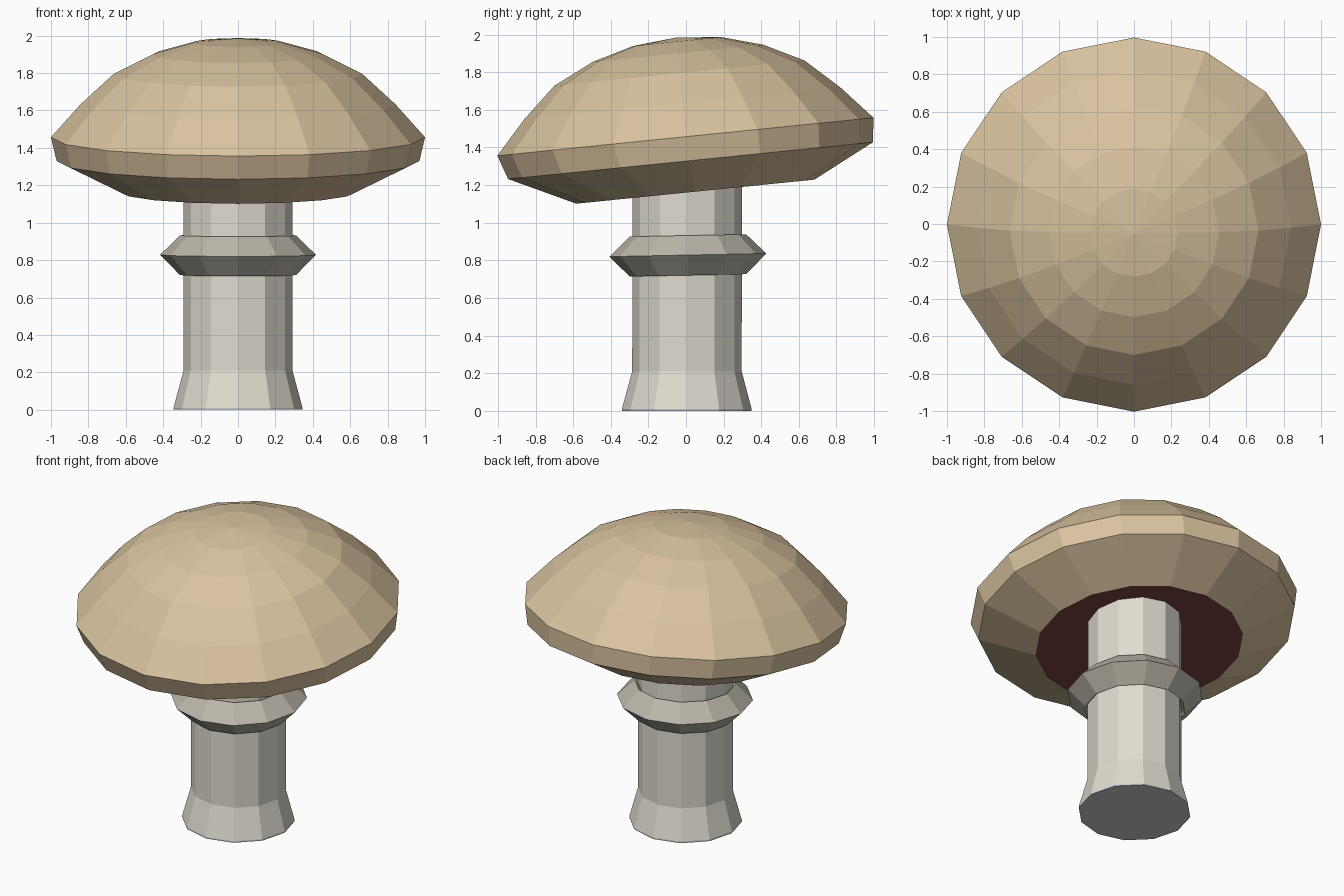
import bpy, bmesh
from math import sin, cos, pi

if "Cube" in bpy.data.objects:
    bpy.data.objects.remove(bpy.data.objects["Cube"])


def material(name, rgb):
    m = bpy.data.materials.new(name)
    m.diffuse_color = (*rgb, 1)
    m.use_nodes = True
    m.node_tree.nodes["Principled BSDF"].inputs["Base Color"].default_value = m.diffuse_color
    return m


def loft(name, rings, sides, slope=0.0, mat=None, start=False, end=False, loop=False):
    """Flat-faced skin over rings (radius, centre_y, centre_z); radius 0 is a point."""
    bm = bmesh.new()
    rows = []
    for r, cy, cz in rings:
        if r == 0:
            rows.append([bm.verts.new((0, cy, cz))] * sides)
        else:
            ang = [2 * pi * i / sides for i in range(sides)]
            rows.append([bm.verts.new((r * cos(a), cy + r * sin(a), cz + slope * r * sin(a)))
                         for a in ang])
    pairs = list(zip(rows, rows[1:]))
    if loop:
        pairs.append((rows[-1], rows[0]))
    for lo, hi in pairs:
        for i in range(sides):
            j = (i + 1) % sides
            bm.faces.new(list(dict.fromkeys((lo[i], lo[j], hi[j], hi[i]))))
    if start:
        bm.faces.new(rows[0][::-1])
    if end:
        bm.faces.new(rows[-1])
    me = bpy.data.meshes.new(name)
    bm.to_mesh(me)
    bm.free()
    ob = bpy.data.objects.new(name, me)
    bpy.context.collection.objects.link(ob)
    if mat:
        me.materials.append(mat)
    return ob


tan = material("cap_tan", (0.70, 0.55, 0.35))
cream = material("stem_cream", (0.74, 0.71, 0.63))
stone = material("ring_stone", (0.50, 0.47, 0.40))
maroon = material("gill_maroon", (0.20, 0.05, 0.05))

# Tilted cap: open skirt underneath, faceted dome above
loft("cap", [(0.633, 0.05, 1.165), (0.97, 0.024, 1.33), (1.0, -0.003, 1.457),
             (0.84, -0.02, 1.635), (0.665, -0.035, 1.795), (0.455, -0.043, 1.90),
             (0.235, -0.047, 1.963), (0, -0.05, 1.985)], 16, 0.101, tan)

# Recessed gill surface inside the cap
gills = loft("gills", [(0.965, 0.024, 1.33), (0, 0.024, 1.33)], 16, 0.101, maroon)
gills.data.flip_normals()

# Stem with flared foot
loft("stem", [(0.345, 0.004, 0.01), (0.291, 0.005, 0.21), (0.291, 0.007, 1.42)],
     12, 0, cream, end=True)
loft("stem_base", [(0.345, 0.004, 0), (0.345, 0.004, 0.01)], 12, start=True, end=True)

# Diamond-section ring around the stem
loft("stem_ring", [(0.31, 0.01, 0.72), (0.417, 0.01, 0.828), (0.31, 0.01, 0.932),
                   (0.205, 0.01, 0.828)], 12, 0.02, stone, loop=True)
